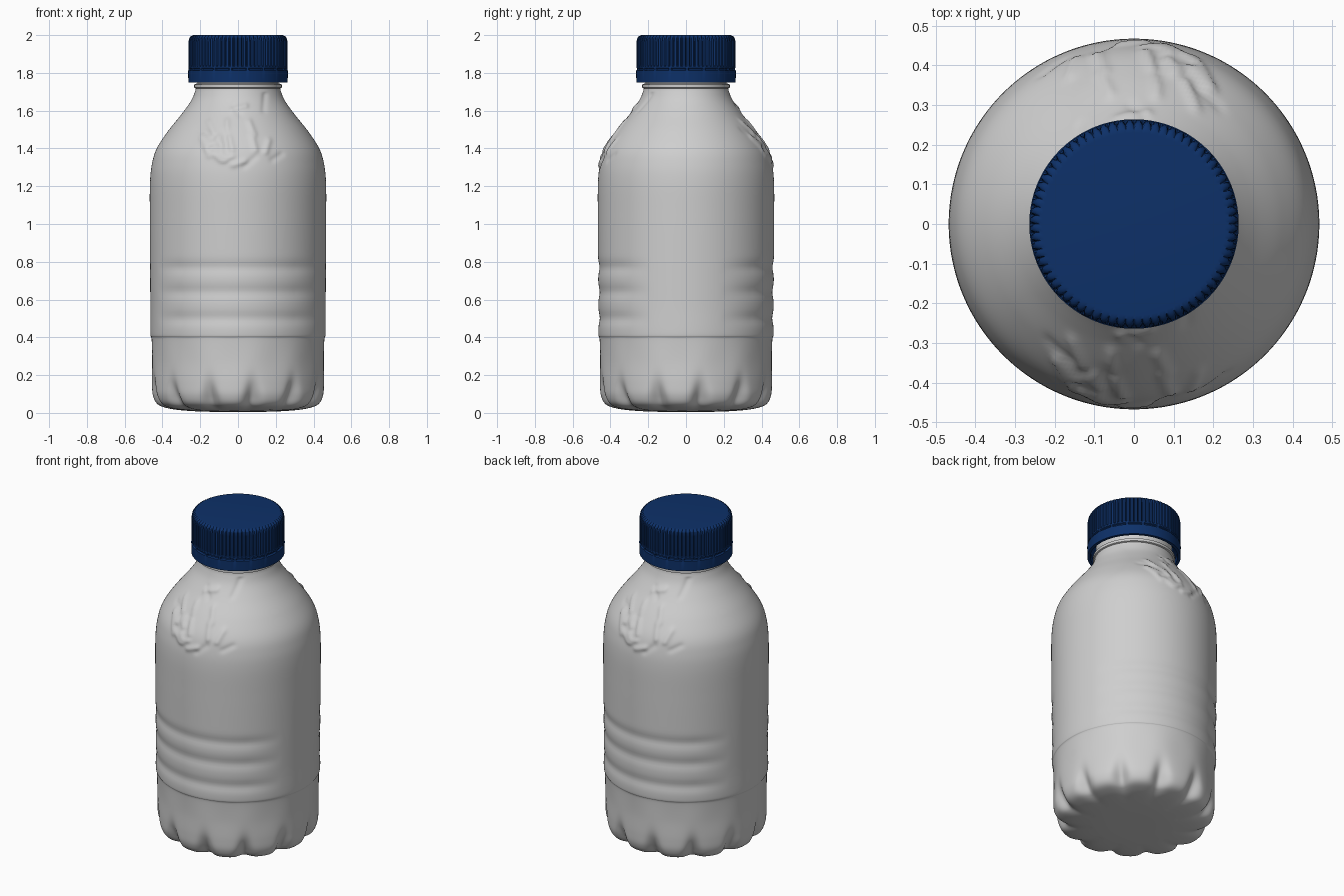
import bpy, bmesh, math, random
from mathutils import Vector

random.seed(7)
if "Cube" in bpy.data.objects:
    bpy.data.objects.remove(bpy.data.objects["Cube"], do_unlink=True)


def material(name, colour, rough):
    m = bpy.data.materials.new(name)
    m.use_nodes = True
    m.diffuse_color = (*colour, 1)
    bsdf = m.node_tree.nodes["Principled BSDF"]
    bsdf.inputs["Base Color"].default_value = (*colour, 1)
    bsdf.inputs["Roughness"].default_value = rough
    return m


def smooth_profile(points, steps):
    """Catmull-Rom curve through (radius, height) points."""
    p = [Vector(q) for q in points]
    p = [p[0]] + p + [p[-1]]
    out = []
    for a, b, c, d in zip(p, p[1:], p[2:], p[3:]):
        for i in range(steps):
            t = i / steps
            out.append(0.5 * (2 * b + (c - a) * t + (2 * a - 5 * b + 4 * c - d) * t * t
                              + (3 * b - a - 3 * c + d) * t ** 3))
    return out + [p[-1]]


def lathe(name, profile, segments, shape, mat, sharp):
    """Spin a profile about z; shape(r, z, angle, index) returns the final radius."""
    bm = bmesh.new()
    rings = []
    for r, z in profile:
        if r < 1e-5:
            rings.append([bm.verts.new((0, 0, z))])
            continue
        ring = []
        for i in range(segments):
            a = math.tau * i / segments
            s = shape(r, z, a, i)
            ring.append(bm.verts.new((s * math.cos(a), s * math.sin(a), z)))
        rings.append(ring)
    for lo, hi in zip(rings, rings[1:]):
        for i in range(segments):
            j = (i + 1) % segments
            if len(lo) == 1:
                bm.faces.new((lo[0], hi[j], hi[i]))
            elif len(hi) == 1:
                bm.faces.new((lo[i], lo[j], hi[0]))
            else:
                bm.faces.new((lo[i], lo[j], hi[j], hi[i]))
    bmesh.ops.recalc_face_normals(bm, faces=bm.faces)
    mesh = bpy.data.meshes.new(name)
    bm.to_mesh(mesh)
    bm.free()
    mesh.materials.append(mat)
    obj = bpy.data.objects.new(name, mesh)
    bpy.context.collection.objects.link(obj)
    bpy.ops.object.select_all(action="DESELECT")
    obj.select_set(True)
    bpy.context.view_layer.objects.active = obj
    bpy.ops.object.shade_smooth_by_angle(angle=math.radians(sharp))
    return obj


def bump(x, width):
    return math.exp(-(x / width) ** 2)


# Embossed leafy strokes on the shoulder, as (u, z) segments
strokes = []
for k in range(22):
    start = Vector((random.uniform(-0.2, 0.2), random.uniform(1.29, 1.62)))
    turn = random.uniform(0, math.pi)
    step = Vector((math.cos(turn), math.sin(turn))) * random.uniform(0.04, 0.1)
    strokes.append((start, step, random.choice((-0.6, 1, 1))))


def emboss(u, z):
    total = 0
    q = Vector((u, z))
    for start, step, sign in strokes:
        t = max(0, min(1, (q - start).dot(step) / step.length_squared))
        total += sign * bump((q - start - step * t).length, 0.015)
    return 0.009 * max(-1, min(1, total))


FLUTES = 12


def bottle_shape(r, z, a, i):
    facing = abs(math.sin(a))
    # Scalloped foot
    if 0.01 < z < 0.4 and r > 0.2:
        turn = math.tau / FLUTES
        off = (a + math.radians(80) + turn / 2) % turn - turn / 2
        fade = min(1, (r - 0.2) / 0.2)
        r -= fade * 0.045 * bump(off, 0.07 + 0.04 * bump(z, 0.1)) * bump(z - 0.06, 0.09)
        r -= 0.003 * (1 - math.cos(off * FLUTES)) * bump(z - 0.28, 0.1) * 0.5
    # Grip ribs on front and back, fading at the sides
    if 0.4 < z < 0.95:
        fade = max(0, min(1, (facing - 0.4) / 0.35))
        for centre in (0.5, 0.64, 0.77):
            r -= 0.008 * fade * bump(z - centre, 0.032)
    # Shoulder relief on front and back
    if 1.24 < z < 1.7 and facing > 0.5:
        r += emboss(r * math.cos(a) * math.copysign(1, -math.sin(a)), z)
    return r


white = material("milky white plastic", (0.62, 0.62, 0.62), 0.4)
blue = material("dark blue plastic", (0.004, 0.03, 0.14), 0.45)

body = [(0, 0.006), (0.15, 0.006), (0.28, 0.012), (0.37, 0.024), (0.425, 0.045),
        (0.45, 0.09), (0.456, 0.16), (0.456, 0.28), (0.458, 0.39), (0.464, 0.42),
        (0.464, 0.55), (0.465, 0.7), (0.466, 0.85), (0.467, 1.05), (0.466, 1.22),
        (0.455, 1.32), (0.43, 1.4), (0.372, 1.49), (0.3, 1.58), (0.25, 1.65),
        (0.228, 1.7), (0.222, 1.73)]
bottle = lathe("bottle_body", smooth_profile(body, 9), 256, bottle_shape, white, 50)

# Neck with its support ring, rising inside the cap
neck = [(0.215, 1.715), (0.232, 1.722), (0.232, 1.738), (0.215, 1.745), (0.215, 1.96), (0, 1.96)]
lathe("neck", neck, 96, lambda r, z, a, i: r, white, 30)

# Cap: ribbed crown, slit with bridges, plain tamper band, hollow underneath
PER_RIB = 4


def cap_shape(r, z, a, i):
    if 1.835 < z < 1.995 and r > 0.245 and i % PER_RIB == 0:
        return r - 0.01
    if 1.815 < z < 1.825 and r < 0.258 and i % 16 < 3:
        return 0.262
    return r


cap = [(0.218, 1.79), (0.242, 1.775), (0.246, 1.75), (0.263, 1.75), (0.264, 1.812),
       (0.254, 1.816), (0.254, 1.822), (0.262, 1.826), (0.262, 1.834), (0.262, 1.84),
       (0.262, 1.965), (0.259, 1.982), (0.252, 1.993), (0.24, 1.999), (0.23, 2.0), (0, 2.0)]
lathe("screw_cap", cap, 72 * PER_RIB, cap_shape, blue, 35)
